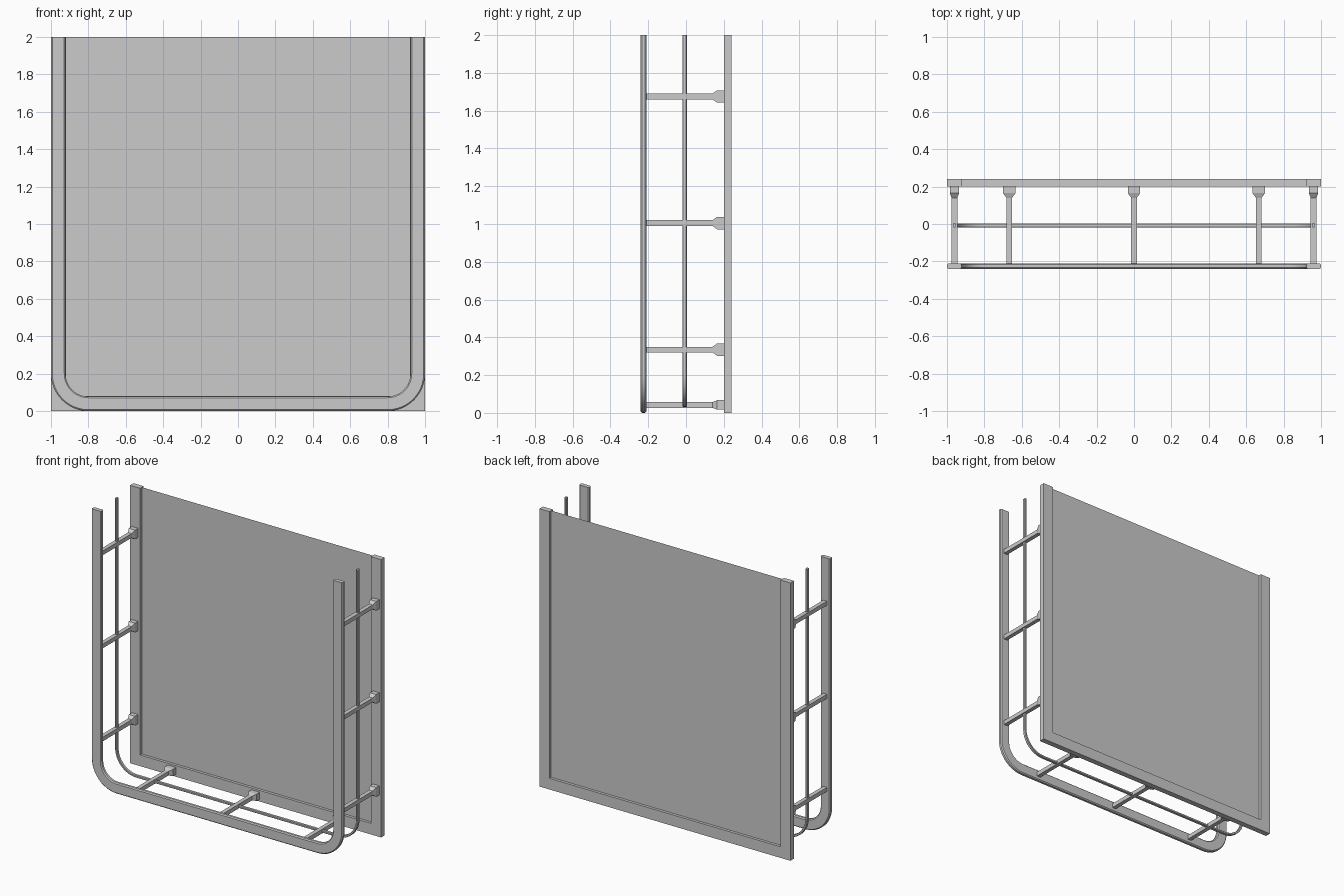
import bpy, bmesh, math

if "Cube" in bpy.data.objects:
    bpy.data.objects.remove(bpy.data.objects["Cube"])

def make_object(name, verts, faces, smooth=False):
    mesh = bpy.data.meshes.new(name)
    mesh.from_pydata(verts, [], faces)
    bm = bmesh.new()
    bm.from_mesh(mesh)
    bmesh.ops.recalc_face_normals(bm, faces=bm.faces)
    bm.to_mesh(mesh)
    bm.free()
    ob = bpy.data.objects.new(name, mesh)
    bpy.context.collection.objects.link(ob)
    if smooth:
        bpy.ops.object.select_all(action='DESELECT')
        ob.select_set(True)
        bpy.context.view_layer.objects.active = ob
        bpy.ops.object.shade_smooth_by_angle(angle=math.radians(30))
    return ob

def loft(name, rings, smooth=False):
    """Skin equal-length closed rings and cap both ends."""
    n = len(rings[0])
    verts = [v for r in rings for v in r]
    faces = [(k*n + i, k*n + (i+1) % n, (k+1)*n + (i+1) % n, (k+1)*n + i)
             for k in range(len(rings) - 1) for i in range(n)]
    faces += [tuple(range(n)), tuple(range(len(verts) - n, len(verts)))]
    return make_object(name, verts, faces, smooth)

def u_rail(name, section, steps=12):
    """Sweep a (radius, y) section along a U with rounded bottom corners."""
    path = [(-0.8, 2.0, math.pi)]
    for cx, start in ((-0.8, math.pi), (0.8, 1.5 * math.pi)):
        path += [(cx, 0.2, start + 0.5 * math.pi * i / steps) for i in range(steps + 1)]
    path.append((0.8, 2.0, 2 * math.pi))
    rings = [[(cx + r * math.cos(a), y, cz + r * math.sin(a)) for r, y in section]
             for cx, cz, a in path]
    return loft(name, rings, smooth=True)

def chamfered(r0, r1, y0, y1, c):
    return [(r0 + c, y0), (r1 - c, y0), (r1, y0 + c), (r1, y1 - c),
            (r1 - c, y1), (r0 + c, y1), (r0, y1 - c), (r0, y0 + c)]

def bracket(name, x, z, on_side):
    """Square rod ending in a flared foot against the back frame."""
    rings = []
    for y, wide, narrow in ((-0.215, .015, .015), (0.14, .015, .015),
                            (0.165, .033, .025), (0.20, .033, .025)):
        hx, hz = (narrow, wide) if on_side else (wide, narrow)
        rings.append([(x - hx, y, z - hz), (x + hx, y, z - hz),
                      (x + hx, y, z + hz), (x - hx, y, z + hz)])
    return loft(name, rings)

# Back frame: U-shaped flat border, open at the top
outline = [(-1, 2), (-1, 0), (1, 0), (1, 2), (.92, 2), (.92, .08), (-.92, .08), (-.92, 2)]
loft("back_frame", [[(x, y, z) for x, z in outline] for y in (0.20, 0.24)])

# Thin sheet set in the middle of the frame depth
make_object("back_panel", [(-.92, .22, .08), (.92, .22, .08), (.92, .22, 2), (-.92, .22, 2)],
            [(0, 1, 2, 3)])

# Front and middle rails
u_rail("front_rail", chamfered(0.122, 0.20, -0.24, -0.21, 0.007))
u_rail("middle_rail", chamfered(0.152, 0.168, -0.018, 0.004, 0.003))

# Brackets up both sides and along the bottom
for side, sx in (("left", -1), ("right", 1)):
    for i in range(3):
        bracket(f"{side}_bracket_{i + 1}", sx * 0.96, 0.335 + 0.67 * i, True)
for i in range(3):
    bracket(f"bottom_bracket_{i + 1}", 0.667 * (i - 1), 0.042, False)
